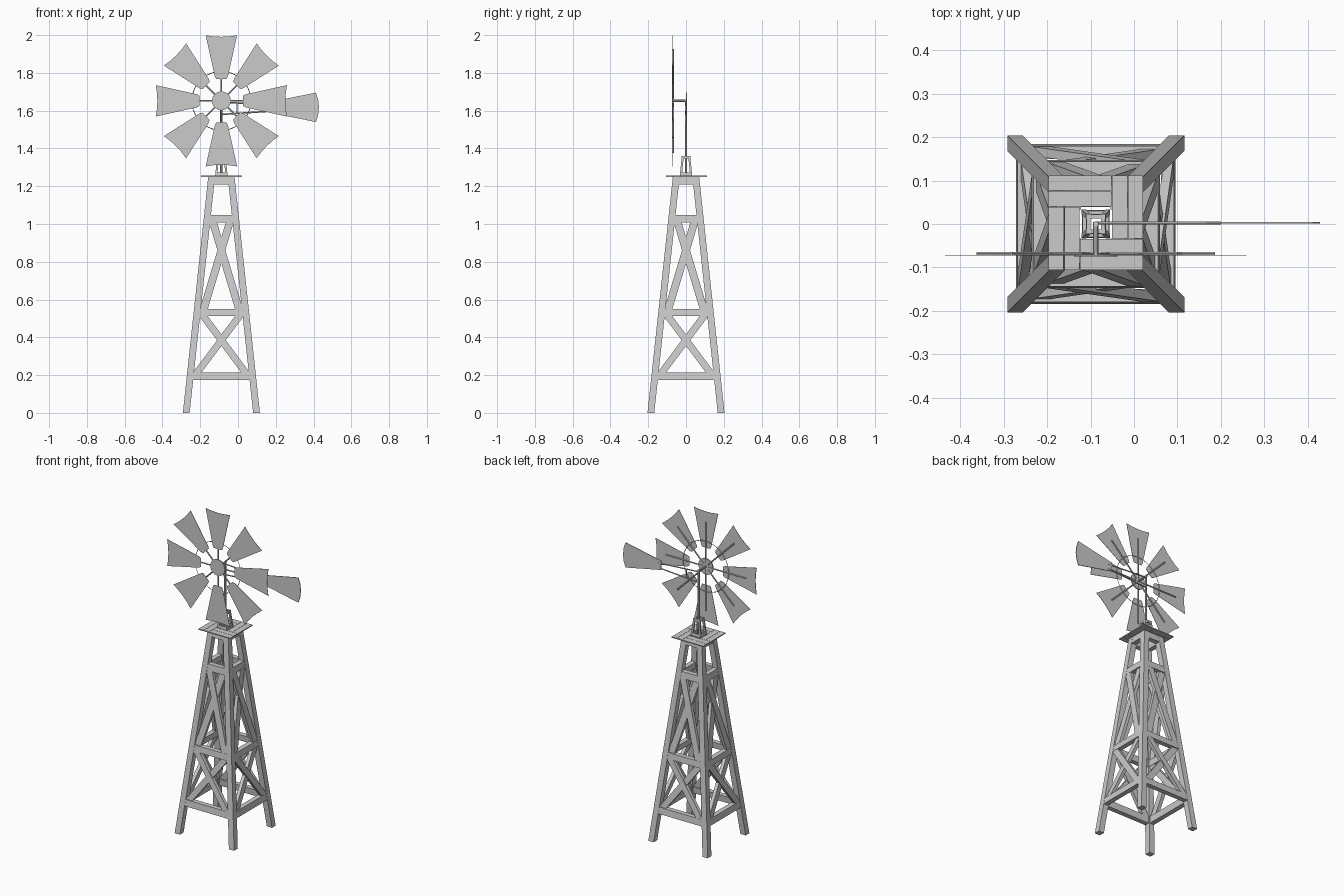
import bpy, bmesh, math
from mathutils import Vector, Matrix

if "Cube" in bpy.data.objects:
    bpy.data.objects.remove(bpy.data.objects["Cube"])

CX = -0.088            # tower axis
HUB = Vector((CX, -0.07, 1.652))


def make(name, bm):
    bmesh.ops.recalc_face_normals(bm, faces=bm.faces[:])
    me = bpy.data.meshes.new(name)
    bm.to_mesh(me)
    bm.free()
    ob = bpy.data.objects.new(name, me)
    bpy.context.collection.objects.link(ob)
    return ob


def loft(bm, a, b):
    """Closed prism between two matching outlines."""
    va = [bm.verts.new(p) for p in a]
    vb = [bm.verts.new(p) for p in b]
    bm.faces.new(va)
    bm.faces.new(vb[::-1])
    n = len(a)
    for i in range(n):
        j = (i + 1) % n
        bm.faces.new((va[i], vb[i], vb[j], va[j]))


def rod(bm, p, q, r, sides=8):
    p, q = Vector(p), Vector(q)
    rot = (q - p).to_track_quat('Z', 'Y').to_matrix().to_4x4()
    bmesh.ops.create_cone(bm, cap_ends=True, segments=sides, radius1=r, radius2=r,
                          depth=(q - p).length, matrix=Matrix.Translation((p + q) / 2) @ rot)


def square(cx, cy, z, h):
    return [(cx - h, cy - h, z), (cx + h, cy - h, z), (cx + h, cy + h, z), (cx - h, cy + h, z)]


def tower(prefix, half, z0, z1, w, rails, braces, depth):
    """Four tapering legs with rails and cross braces following the slope of each side."""
    for k, (sx, sy) in enumerate([(-1, -1), (1, -1), (1, 1), (-1, 1)]):
        bm = bmesh.new()
        ends = [square(CX + sx * (half(z) - w / 2), sy * (half(z) - w / 2), z, w / 2) for z in (z0, z1)]
        loft(bm, *ends)
        make(f"{prefix}_leg_{k + 1}", bm)
    polys = []
    for a, b in rails:
        ua, ub = half(a) - w * .6, half(b) - w * .6
        polys.append(("rail", [(-ua, a), (ua, a), (ub, b), (-ub, b)], 0.001, depth))
    for a, b, bw in braces:
        ua, ub = half(a) - w * .85, half(b) - w * .85
        for s in (1, -1):
            polys.append(("brace", [(-s * ua, a), (-s * (ua - bw), a), (s * ub, b), (s * (ub - bw), b)],
                          0.005 + 0.003 * s, depth * .7))
    for side in range(4):
        rot = Matrix.Translation((CX, 0, 0)) @ Matrix.Rotation(side * math.pi / 2, 4, 'Z')
        bm = bmesh.new()
        for kind, poly, inset, d in polys:
            front = [rot @ Vector((u, -half(z) + inset, z)) for u, z in poly]
            back = [rot @ Vector((u, -half(z) + inset + d, z)) for u, z in poly]
            loft(bm, front, back)
        make(f"{prefix}_side_frame_{side + 1}", bm)


# Main timber tower
tower("tower", lambda z: 0.204 - 0.1075 * z, 0, 1.25, 0.036,
      [(0.175, 0.215), (0.512, 0.55), (1.008, 1.048), (1.21, 1.25)],
      [(0.215, 0.512, 0.046), (0.55, 1.008, 0.042)], 0.03)

# Small head frame on the platform
tower("head", lambda z: 0.033 - 0.1 * (z - 1.255), 1.255, 1.36, 0.011,
      [(1.255, 1.272), (1.345, 1.36)], [], 0.009)

# Platform planks laid in a pinwheel
bm = bmesh.new()
for side in range(4):
    rot = Matrix.Translation((CX, 0.003, 0)) @ Matrix.Rotation(side * math.pi / 2, 4, 'Z')
    for row in range(2):
        y = -0.109 + row * 0.0365
        pts = [(-0.036, y), (0.109, y), (0.109, y + 0.035), (-0.036, y + 0.035)]
        loft(bm, [rot @ Vector((*p, 1.25)) for p in pts], [rot @ Vector((*p, 1.256)) for p in pts])
make("platform_planks", bm)

# Mast and axle
bm = bmesh.new()
rod(bm, (CX, 0, 1.256), (CX, 0, 1.658), 0.0065)
make("mast", bm)
bm = bmesh.new()
rod(bm, (CX, 0.005, HUB.z), HUB, 0.006)
make("axle", bm)

# Wheel hub
bm = bmesh.new()
rod(bm, HUB + Vector((0, 0.003, 0)), HUB - Vector((0, 0.005, 0)), 0.05, 20)
make("wheel_hub", bm)

# Wheel ring
bpy.ops.mesh.primitive_torus_add(location=HUB, rotation=(math.pi / 2, 0, 0), major_radius=0.156,
                                 minor_radius=0.002, major_segments=40, minor_segments=4)
bpy.context.object.name = "wheel_ring"

# Eight blades with concave tips, and the spokes behind them
outline = [(-0.027, 0.115), (0.027, 0.115), (0.035, 0.13), (0.083, 0.347), (0.042, 0.341),
           (0, 0.339), (-0.042, 0.341), (-0.083, 0.347), (-0.035, 0.13)]
for k in range(8):
    rot = Matrix.Translation(HUB) @ Matrix.Rotation(k * math.pi / 4, 4, 'Y')
    bm = bmesh.new()
    loft(bm, [rot @ Vector((u, -0.003, r)) for u, r in outline],
         [rot @ Vector((u, -0.001, r)) for u, r in outline])
    make(f"blade_{k + 1}", bm)
    bm = bmesh.new()
    rod(bm, rot @ Vector((0, 0.002, 0.02)), rot @ Vector((0, 0.002, 0.275)), 0.0045, 6)
    make(f"spoke_{k + 1}", bm)

# Tail boom: two rods and a strut
bm = bmesh.new()
rod(bm, (CX, 0.002, 1.646), (0.2, 0.002, 1.627), 0.004, 6)
rod(bm, (CX, 0.002, 1.58), (0.2, 0.002, 1.599), 0.004, 6)
rod(bm, (-0.005, 0.002, 1.586), (-0.005, 0.002, 1.641), 0.003, 6)
make("tail_boom", bm)

# Tail vane
vane = [(0.167, 1.59), (0.412, 1.54), (0.424, 1.575), (0.429, 1.618), (0.424, 1.66),
        (0.412, 1.695), (0.167, 1.646)]
bm = bmesh.new()
loft(bm, [(x, 0.001, z) for x, z in vane], [(x, 0.005, z) for x, z in vane])
make("tail_vane", bm)
